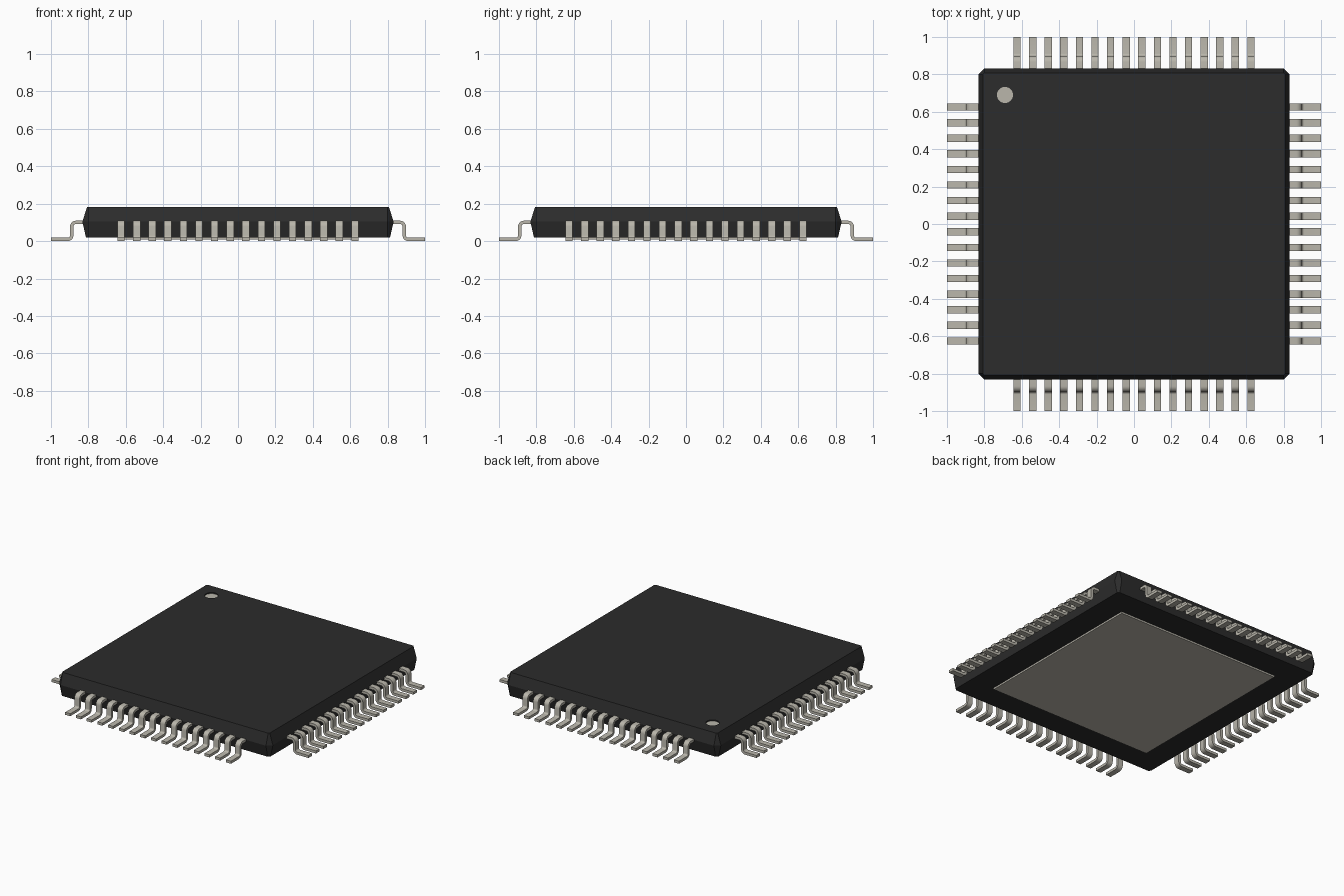
import bpy, bmesh, math
from mathutils import Matrix

cube = bpy.data.objects.get("Cube")
if cube:
    bpy.data.objects.remove(cube, do_unlink=True)


def material(name, rgb, metallic=0.0):
    m = bpy.data.materials.new(name)
    m.use_nodes = True
    m.diffuse_color = (*rgb, 1)
    m.node_tree.nodes["Principled BSDF"].inputs["Base Color"].default_value = (*rgb, 1)
    return m


BLACK = material("black plastic", (0.025, 0.025, 0.025))
METAL = material("tinned metal", (0.49, 0.47, 0.41))


def make_object(name, bm, mat):
    bmesh.ops.recalc_face_normals(bm, faces=bm.faces)
    mesh = bpy.data.meshes.new(name)
    bm.to_mesh(mesh)
    bm.free()
    mesh.materials.append(mat)
    ob = bpy.data.objects.new(name, mesh)
    bpy.context.collection.objects.link(ob)
    return ob


def cylinder(name, x, y, z0, z1, radius, mat):
    bm = bmesh.new()
    bmesh.ops.create_cone(bm, cap_ends=True, segments=32, radius1=radius, radius2=radius,
                          depth=z1 - z0, matrix=Matrix.Translation((x, y, (z0 + z1) / 2)))
    return make_object(name, bm, mat)


# Body: chamfered square outlines, widest at the seam
CORNER = 0.80
bm = bmesh.new()
rings = []
for z, half in ((0.02, 0.813), (0.104, 0.832), (0.183, 0.807)):
    ring = []
    for k in range(4):
        turn = Matrix.Rotation(k * math.pi / 2, 3, 'Z')
        for y in (-CORNER, CORNER):
            co = turn @ Matrix.Translation((half, y, z)).translation
            ring.append(bm.verts.new(co))
    rings.append(ring)
for low, high in zip(rings, rings[1:]):
    for i in range(8):
        j = (i + 1) % 8
        bm.faces.new((low[i], low[j], high[j], high[i]))
bm.faces.new(rings[0])
bm.faces.new(rings[-1])
body = make_object("body", bm, BLACK)

# Round pin-one mark in a shallow recess
cutter = cylinder("mark_cutter", -0.69, 0.69, 0.173, 0.2, 0.043, BLACK)
cutter.hide_render = True
cutter.hide_viewport = True
cutter.display_type = 'WIRE'
cut = body.modifiers.new("mark recess", 'BOOLEAN')
cut.operation = 'DIFFERENCE'
cut.solver = 'EXACT'
cut.object = cutter
cylinder("pin_one_mark", -0.69, 0.69, 0.171, 0.175, 0.043, METAL)

# Thermal pad under the body
bm = bmesh.new()
bmesh.ops.create_cube(bm, size=1, matrix=Matrix.Translation((0, 0, 0.0165))
                      @ Matrix.Diagonal((1.27, 1.27, 0.017, 1)))
make_object("thermal_pad", bm, METAL)

# Gull-wing pin: offset a bent centre line by half the thickness each way
PINS, PITCH, WIDTH, HALF, BEND = 16, 0.0834, 0.039, 0.009, 0.022
LEG, SHOULDER = 0.889, 0.10
path = [(0.80, SHOULDER, math.pi / 2)]              # x, z, direction of the outer side
for i in range(6):
    a = math.pi / 2 * (1 - i / 5)
    path.append((LEG - BEND + BEND * math.cos(a), SHOULDER - BEND + BEND * math.sin(a), a))
for i in range(6):
    a = math.pi + math.pi / 2 * i / 5
    path.append((LEG + BEND + BEND * math.cos(a), HALF + BEND + BEND * math.sin(a), a - math.pi))
path.append((1.0, HALF, math.pi / 2))


def pin_row(name, turns):
    bm = bmesh.new()
    sections = []
    for x, z, a in path:
        dx, dz = HALF * math.cos(a), HALF * math.sin(a)
        sections.append([bm.verts.new((x + s * dx, y - PITCH * (PINS - 1) / 2, z + s * dz))
                         for s, y in ((1, -WIDTH / 2), (1, WIDTH / 2),
                                      (-1, WIDTH / 2), (-1, -WIDTH / 2))])
    for a, b in zip(sections, sections[1:]):
        for i in range(4):
            j = (i + 1) % 4
            bm.faces.new((a[i], a[j], b[j], b[i]))
    bm.faces.new(sections[0])
    bm.faces.new(sections[-1])
    row = make_object(name, bm, METAL)
    row.rotation_euler.z = turns * math.pi / 2
    array = row.modifiers.new("pins", 'ARRAY')
    array.count = PINS
    array.use_relative_offset = False
    array.use_constant_offset = True
    array.constant_offset_displace = (0, PITCH, 0)
    # Smooth bends, sharp edges
    bpy.ops.object.select_all(action='DESELECT')
    row.select_set(True)
    bpy.context.view_layer.objects.active = row
    bpy.ops.object.shade_smooth_by_angle(angle=math.radians(40))


for turns, side in enumerate(("left", "back", "right", "front")):
    pin_row(side + "_pins", turns)
